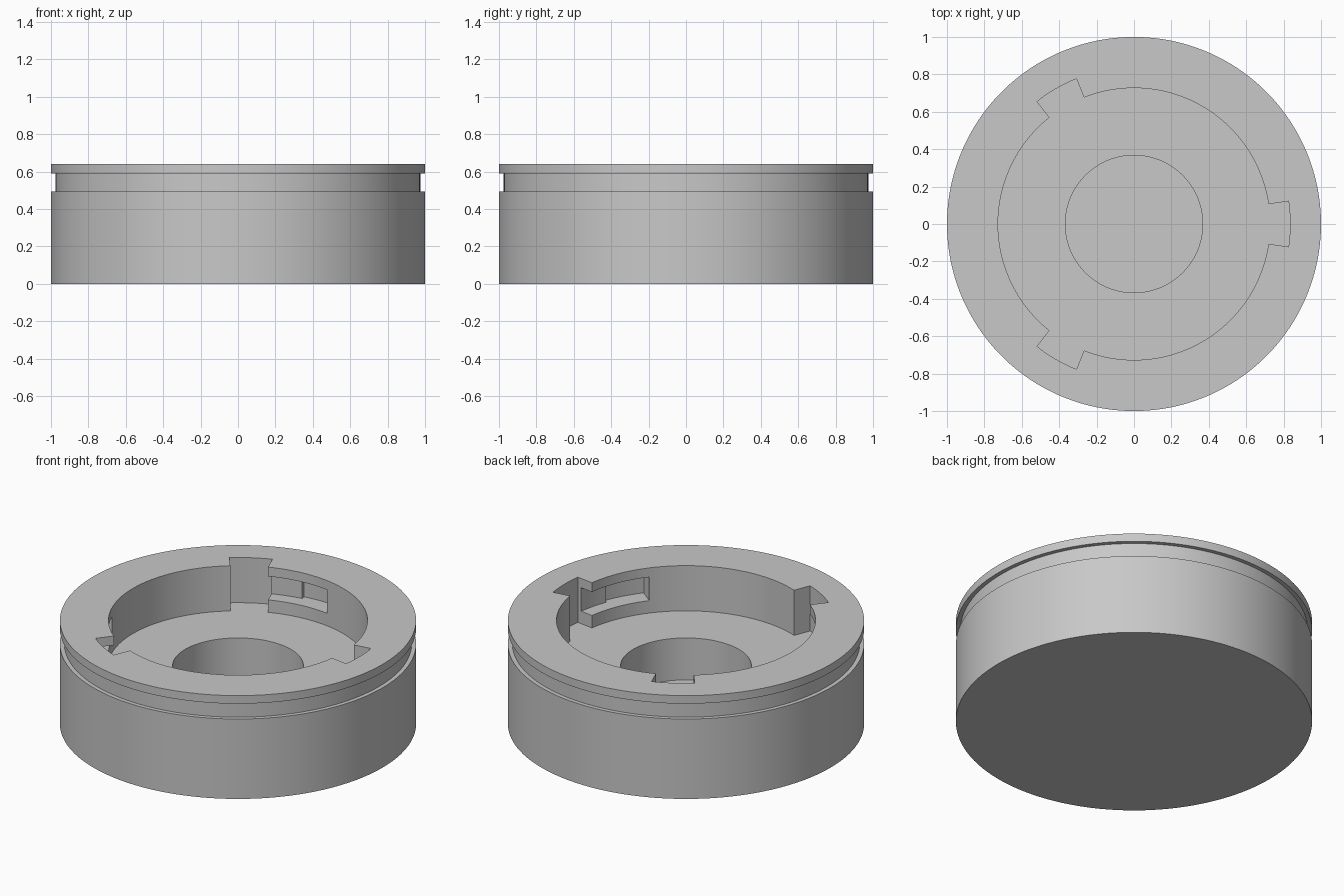
import bpy, bmesh
from math import radians, cos, sin

cube = bpy.data.objects.get("Cube")
if cube:
    bpy.data.objects.remove(cube, do_unlink=True)

# Key sizes
HOLE, BORE, SLOT, NOTCH, GROOVE, OUTER = 0.367, 0.727, 0.81, 0.835, 0.975, 1.0
HOLE_Z, FLOOR_Z, SLOT_LOW, GROOVE_LOW, SLOT_TOP, GROOVE_TOP, TOP = 0.1, 0.36, 0.437, 0.495, 0.583, 0.59, 0.64
RADII = [0, HOLE, BORE, SLOT, NOTCH, GROOVE, OUTER]
LEVELS = [0, HOLE_Z, FLOOR_Z, SLOT_LOW, GROOVE_LOW, SLOT_TOP, GROOVE_TOP, TOP]
# One third of the ring: slot end, detent step, notch sides, plain wall
SLOT_END, DETENT, NOTCH_HALF = -38.5, -21.4, 8.4
STOPS = [SLOT_END, DETENT, -NOTCH_HALF, NOTCH_HALF, SLOT_END + 120]


def third_angles():
    out = []
    for a, b in zip(STOPS, STOPS[1:]):
        n = max(1, round((b - a) / 2.5))
        out += [a + (b - a) * i / n for i in range(n)]
    return out


ANGLES = [a + 120 * k for k in range(3) for a in third_angles()]
N, NR, NZ = len(ANGLES), len(RADII) - 1, len(LEVELS) - 1


def solid(i, j, k):
    """Is the cell at angle i, radius j, level k filled with material?"""
    if not (0 <= j < NR and 0 <= k < NZ):
        return False
    i %= N
    nxt = ANGLES[i + 1] if i + 1 < N else SLOT_END + 360
    a = ((ANGLES[i] + nxt) / 2 - SLOT_END) % 120 + SLOT_END
    r = (RADII[j] + RADII[j + 1]) / 2
    z = (LEVELS[k] + LEVELS[k + 1]) / 2
    if r < HOLE and z > HOLE_Z:                      # centre hole
        return False
    if r < BORE and z > FLOOR_Z:                     # main bore
        return False
    if r > GROOVE and GROOVE_LOW < z < GROOVE_TOP:   # outer groove
        return False
    if r < NOTCH and z > FLOOR_Z and abs(a) < NOTCH_HALF:   # entry notches
        return False
    if SLOT_LOW < z < SLOT_TOP and a < 0:            # locking slots with detent
        return r > (NOTCH if a < DETENT else SLOT)
    return True


bm = bmesh.new()
verts = {}


def vert(i, j, k):
    key = (i % N if j else 0, j, k)
    if key not in verts:
        a, r = radians(ANGLES[i % N]), RADII[j]
        verts[key] = bm.verts.new((r * cos(a), r * sin(a), LEVELS[k]))
    return verts[key]


def face(*corners):
    vs = list(dict.fromkeys(vert(*c) for c in corners))
    if len(vs) > 2:
        bm.faces.new(vs)


# Skin every border between filled and empty cells
for i in range(N):
    for j in range(NR):
        for k in range(NZ):
            if not solid(i, j, k):
                continue
            I, J, K = i + 1, j + 1, k + 1
            if not solid(i, j, k + 1):
                face((i, j, K), (i, J, K), (I, J, K), (I, j, K))
            if not solid(i, j, k - 1):
                face((i, j, k), (I, j, k), (I, J, k), (i, J, k))
            if not solid(i, j + 1, k):
                face((i, J, k), (I, J, k), (I, J, K), (i, J, K))
            if j and not solid(i, j - 1, k):
                face((i, j, k), (i, j, K), (I, j, K), (I, j, k))
            if not solid(i + 1, j, k):
                face((I, j, k), (I, j, K), (I, J, K), (I, J, k))
            if not solid(i - 1, j, k):
                face((i, j, k), (i, J, k), (i, J, K), (i, j, K))

bmesh.ops.recalc_face_normals(bm, faces=bm.faces)
mesh = bpy.data.meshes.new("bayonet_socket")
bm.to_mesh(mesh)
bm.free()
socket = bpy.data.objects.new("bayonet_socket", mesh)
bpy.context.collection.objects.link(socket)

# Plain grey material
grey = bpy.data.materials.new("plain_grey")
grey.use_nodes = True
colour = (0.58, 0.58, 0.58, 1)
grey.diffuse_color = colour
grey.node_tree.nodes["Principled BSDF"].inputs["Base Color"].default_value = colour
mesh.materials.append(grey)

bpy.ops.object.select_all(action="DESELECT")
socket.select_set(True)
bpy.context.view_layer.objects.active = socket
bpy.ops.object.shade_smooth_by_angle(angle=radians(30))
